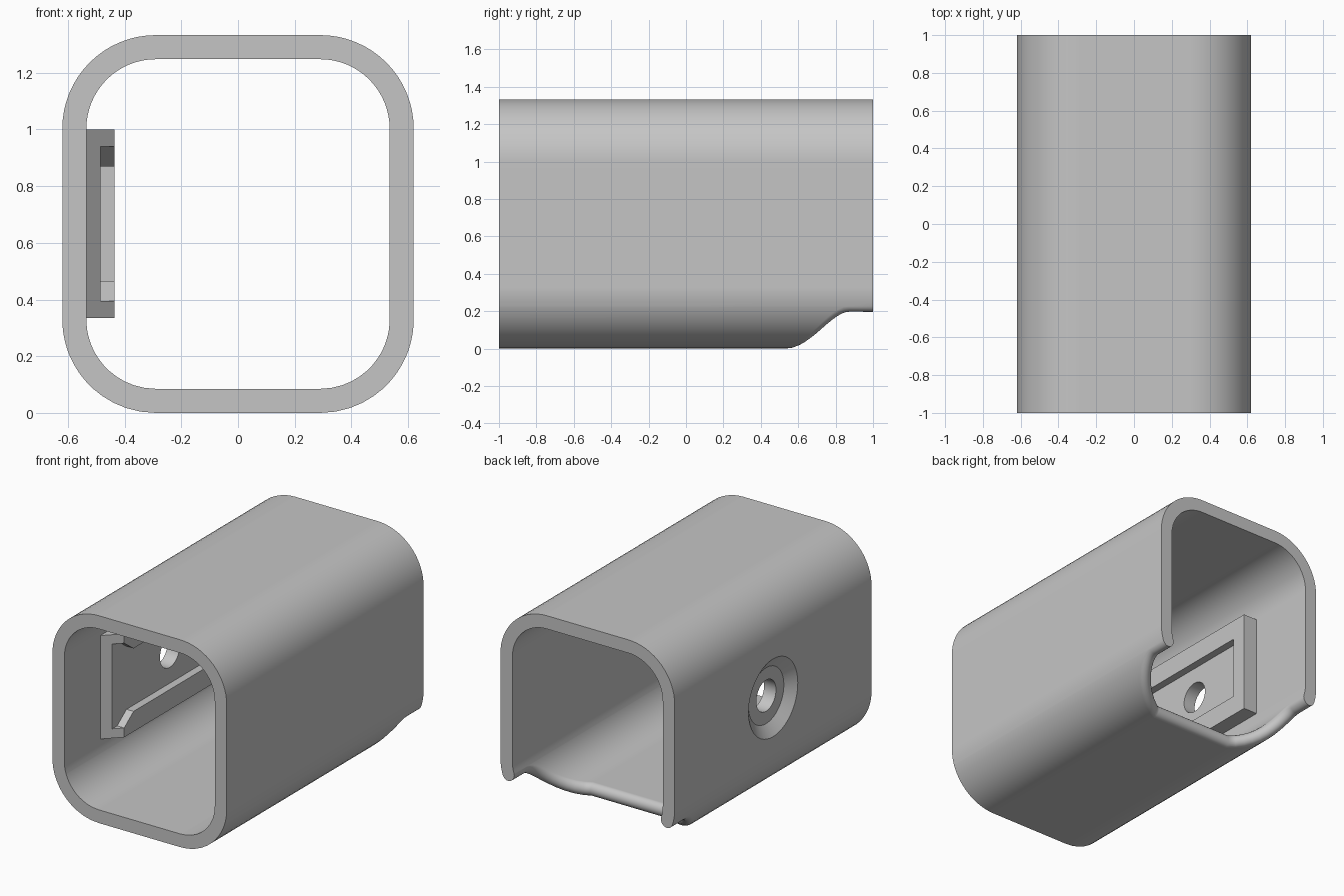
import bpy, bmesh
from math import sin, cos, pi, acos
from mathutils import Vector, Matrix

cube = bpy.data.objects.get("Cube")
if cube:
    bpy.data.objects.remove(cube)

grey = bpy.data.materials.new("plain grey")
grey.use_nodes = True
grey.diffuse_color = (0.56, 0.56, 0.56, 1)
grey.node_tree.nodes["Principled BSDF"].inputs["Base Color"].default_value = (0.56, 0.56, 0.56, 1)

H = 0.0425                      # half wall thickness
FLAT, R = 0.29, 0.2875          # half flat width and corner radius of the wall centre line
SIDE_X, TOP = FLAT + R, 1.333 - H
ARC = R * pi / 2
UP = TOP - H - 2 * R            # straight height of a side wall
A1 = FLAT + ARC
A2 = A1 + UP
A3 = A2 + ARC
HALF = A3 + FLAT


def finish(bm, name):
    bmesh.ops.remove_doubles(bm, verts=bm.verts, dist=1e-5)
    bmesh.ops.recalc_face_normals(bm, faces=bm.faces)
    mesh = bpy.data.meshes.new(name)
    bm.to_mesh(mesh)
    bm.free()
    mesh.materials.append(grey)
    obj = bpy.data.objects.new(name, mesh)
    bpy.context.collection.objects.link(obj)
    return obj


def activate(obj):
    bpy.ops.object.select_all(action='DESELECT')
    obj.select_set(True)
    bpy.context.view_layer.objects.active = obj


def cut(obj, cutter):
    activate(obj)
    mod = obj.modifiers.new("cut", 'BOOLEAN')
    mod.operation = 'DIFFERENCE'
    mod.solver = 'EXACT'
    mod.object = cutter
    bpy.ops.object.modifier_apply(modifier=mod.name)


def wall_point(s, y, off):
    """Point at distance s round the tube from the floor centre, off outwards."""
    side = 1
    if s > HALF:
        s -= 2 * HALF
    if s < 0:
        s, side = -s, -1
    if s <= FLAT:
        x, z, a = s, H, 0
    elif s <= A1:
        a = (s - FLAT) / R
        x, z = FLAT + R * sin(a), H + R - R * cos(a)
    elif s <= A2:
        a = pi / 2
        x, z = SIDE_X, H + R + s - A1
    elif s <= A3:
        a = pi / 2 + (s - A2) / R
        x, z = FLAT + R * sin(a), TOP - R - R * cos(a)
    else:
        x, z, a = HALF - s, TOP, pi
    return Vector((side * (x + off * sin(a)), y, z - off * cos(a)))


def build_tube():
    bm = bmesh.new()

    def face(*pts):
        bm.faces.new([bm.verts.new(p) for p in pts])

    def span(s0, s1, ya0, ya1, yb0, yb1):
        for off in (H, -H):
            face(wall_point(s0, ya0, off), wall_point(s1, ya1, off),
                 wall_point(s1, yb1, off), wall_point(s0, yb0, off))

    def cap(s0, s1, y):
        face(wall_point(s0, y, H), wall_point(s1, y, H),
             wall_point(s1, y, -H), wall_point(s0, y, -H))

    # edge of the lower rear opening: floor, S-shaped rise, level run to the end
    y0, y1, rise, n = 0.53, 0.87, 0.198, 12
    right = []
    for i in range(n + 1):
        u = i / n
        z = rise * u * u * (3 - 2 * u)
        right.append((FLAT + R * acos(1 - z / R), y0 + (y1 - y0) * u))
    s_end = right[-1][0]
    right.append((s_end, 1.0))
    edge = [Vector((-s, y)) for s, y in reversed(right)] + [Vector(p) for p in right]

    # lower wall up to the opening
    for a, b in zip(edge[1:-2], edge[2:-1]):
        span(a.x, b.x, -1, -1, a.y, b.y)
        cap(a.x, b.x, -1)

    # upper wall over the full length
    half = [s_end + (A1 - s_end) * i / 4 for i in range(5)]
    half += [A2 + ARC * i / 16 for i in range(17)]
    cols = half + [2 * HALF - s for s in reversed(half)]
    for a, b in zip(cols, cols[1:]):
        span(a, b, -1, -1, y1, y1)
        span(a, b, y1, y1, 1, 1)
        cap(a, b, -1)
        cap(a, b, 1)

    # rounded lip along the opening
    rings = []
    for i, p in enumerate(edge):
        t = Vector((0, 0))
        if 0 < i:
            t += (p - edge[i - 1]).normalized()
        if i < len(edge) - 1:
            t += (edge[i + 1] - p).normalized()
        t.normalize()
        ring = []
        for k in range(11):
            a = pi * k / 10
            ext = H * sin(a)
            ring.append(wall_point(p.x - t.y * ext, p.y + t.x * ext, H * cos(a)))
        rings.append(ring)
    for ra, rb in zip(rings, rings[1:]):
        for k in range(10):
            face(ra[k], rb[k], rb[k + 1], ra[k + 1])
    face(*rings[0])
    face(*rings[-1])
    return finish(bm, "tube_housing")


def prism(name, points, shift):
    bm = bmesh.new()
    f = bm.faces.new([bm.verts.new(p) for p in points])
    new = bmesh.ops.extrude_face_region(bm, geom=[f])["geom"]
    verts = [v for v in new if isinstance(v, bmesh.types.BMVert)]
    bmesh.ops.translate(bm, verts=verts, vec=shift)
    return finish(bm, name)


def cone_x(name, r0, r1, x0, x1):
    bm = bmesh.new()
    turn = Matrix.Translation(((x0 + x1) / 2, 0, 0.667)) @ Matrix.Rotation(pi / 2, 4, 'Y')
    bmesh.ops.create_cone(bm, cap_ends=True, segments=48, radius1=r0, radius2=r1,
                          depth=x1 - x0, matrix=turn)
    return finish(bm, name)


tube = build_tube()

# slide-in mounting channel with a ramped front and flared mouth
ramp = [(-0.55, -0.65), (-0.55, 0.533), (-0.435, 0.533), (-0.435, -0.535)]
channel = prism("mounting_channel", [(x, y, 0.335) for x, y in ramp], (0, 0, 0.665))
low = [(-0.8, 0.395), (-0.535, 0.395), (-0.44, 0.465), (0.43, 0.465)]
mouth = low + [(y, 1.335 - z) for y, z in reversed(low)]
pocket = prism("pocket_cutter", [(-0.485, y, z) for y, z in mouth], (0.2, 0, 0))
cut(channel, pocket)

# countersunk screw hole through the side wall and channel
sink = cone_x("countersink_cutter", 0.32, 0.18, -0.67, -0.57)
hole = cone_x("hole_cutter", 0.10, 0.10, -0.8, -0.4)
cut(tube, sink)
cut(tube, hole)
cut(channel, hole)

for cutter in (pocket, sink, hole):
    bpy.data.objects.remove(cutter)

for obj in (tube, channel):
    activate(obj)
    bpy.ops.object.shade_smooth_by_angle(angle=0.6)
    mod = obj.modifiers.new("weighted normals", 'WEIGHTED_NORMAL')
    mod.keep_sharp = True
